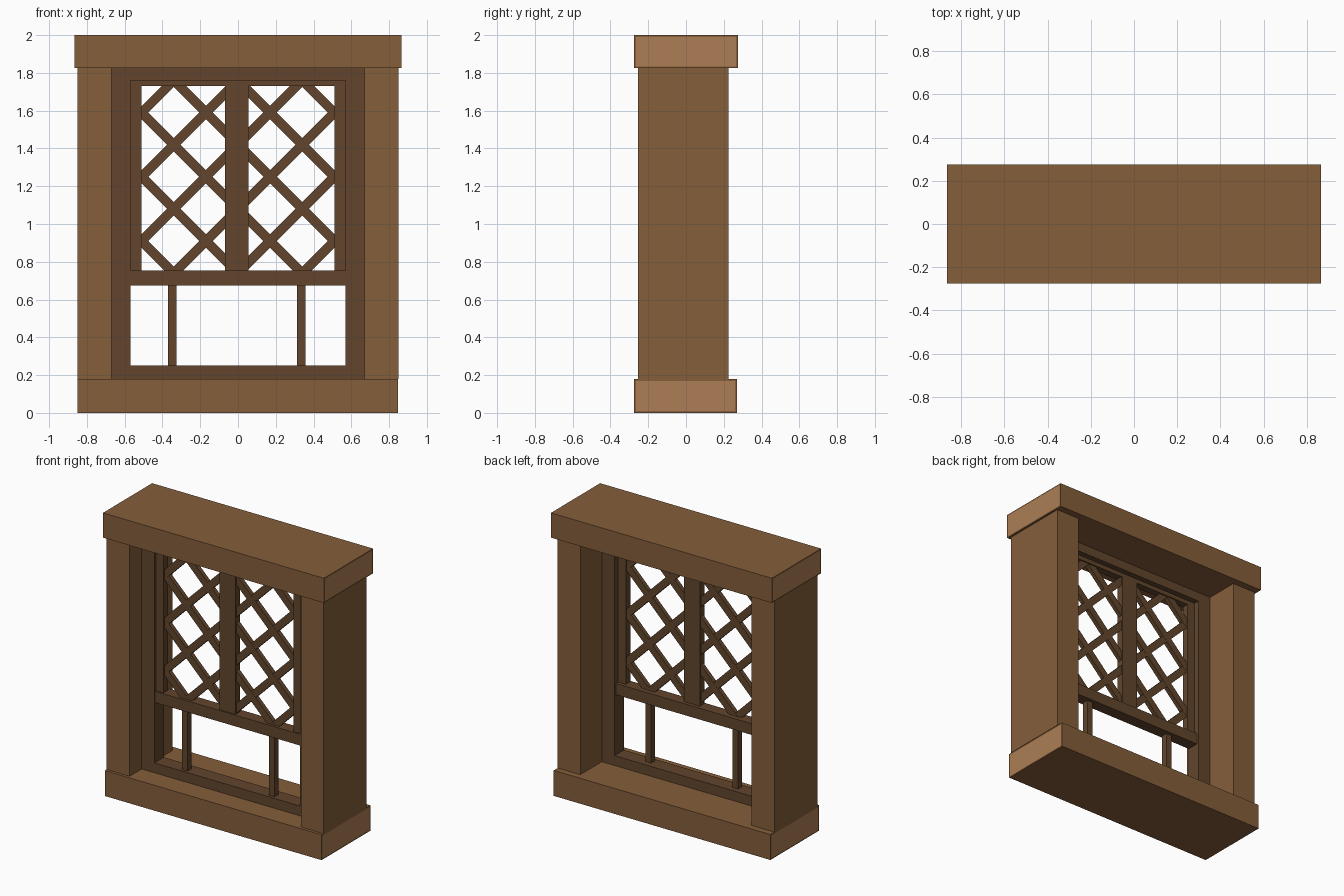
import bpy, bmesh, math
from mathutils import Matrix, Vector

if "Cube" in bpy.data.objects:
    bpy.data.objects.remove(bpy.data.objects["Cube"])


def material(name, rgb):
    m = bpy.data.materials.new(name)
    m.diffuse_color = (*rgb, 1)
    m.use_nodes = True
    m.node_tree.nodes["Principled BSDF"].inputs["Base Color"].default_value = m.diffuse_color
    return m


BROWN = material("brown timber", (0.235, 0.112, 0.044))
DARK = material("dark timber", (0.122, 0.060, 0.026))
LIGHT = material("light end grain", (0.418, 0.212, 0.089))


def finish(name, bm, *mats):
    me = bpy.data.meshes.new(name)
    bm.to_mesh(me)
    bm.free()
    for m in mats:
        me.materials.append(m)
    ob = bpy.data.objects.new(name, me)
    bpy.context.collection.objects.link(ob)
    return ob


def add_box(bm, x, y, z):
    size = Matrix.Diagonal((x[1] - x[0], y[1] - y[0], z[1] - z[0], 1))
    mid = Vector((sum(x) / 2, sum(y) / 2, sum(z) / 2))
    bmesh.ops.create_cube(bm, size=1, matrix=Matrix.Translation(mid) @ size)


def box(name, x, y, z, mat):
    bm = bmesh.new()
    add_box(bm, x, y, z)
    return finish(name, bm, mat)


def beam(name, x, y, z):
    """Timber beam with paler cut ends."""
    bm = bmesh.new()
    add_box(bm, x, y, z)
    bm.normal_update()
    ends = [f for f in bm.faces if abs(f.normal.x) > 0.9]
    bmesh.ops.inset_individual(bm, faces=ends, thickness=0.014)
    for f in ends:
        f.material_index = 1
    finish(name, bm, BROWN, LIGHT)


# Outer timber surround
beam("top_beam", (-0.865, 0.865), (-0.275, 0.275), (1.825, 2.0))
beam("sill_beam", (-0.85, 0.847), (-0.275, 0.27), (0, 0.18))
for side, s in (("left", -1), ("right", 1)):
    box(side + "_post", sorted((s * 0.67, s * 0.85)), (-0.255, 0.225), (0.18, 1.825), BROWN)

# Dark inner frame
FY = (-0.12, -0.015)
for side, s in (("left", -1), ("right", 1)):
    box(side + "_inner_jamb", sorted((s * 0.57, s * 0.67)), FY, (0.18, 1.825), DARK)
box("inner_head", (-0.57, 0.57), FY, (1.76, 1.825), DARK)
box("inner_sill", (-0.57, 0.57), FY, (0.18, 0.25), DARK)

# Raised sash
SY = (-0.105, -0.055)
for side, s in (("left", -1), ("right", 1)):
    box(side + "_sash_stile", sorted((s * 0.51, s * 0.57)), SY, (0.755, 1.76), DARK)
box("sash_top_rail", (-0.51, 0.51), SY, (1.73, 1.76), DARK)
box("sash_bottom_rail", (-0.57, 0.57), (-0.115, -0.03), (0.675, 0.755), DARK)
box("sash_mullion", (-0.07, 0.055), SY, (0.755, 1.73), DARK)

# Lower opening bars
box("left_lower_bar", (-0.37, -0.325), (-0.10, -0.055), (0.25, 0.675), DARK)
box("right_lower_bar", (0.312, 0.357), (-0.10, -0.055), (0.25, 0.675), DARK)

# Diagonal lattice: 45 degree strips clipped to each pane
W, Z0, Z1 = 0.05, 0.755, 1.73


def lattice(name, x0, x1, mirror):
    bm = bmesh.new()
    for slope, offsets in ((-1, (0.40, 0.74, 1.08, 1.42)), (1, (1.08, 1.42, 1.76, 2.10))):
        for c in offsets:
            # strip centreline is z = c + slope * x, in left pane coordinates
            k = slope * mirror
            xs = sorted(((Z0 - c) / k, (Z1 - c) / k))
            a, b = max(x0, xs[0]), min(x1, xs[1])
            if b <= a:
                continue
            length = (b - a) * math.sqrt(2) + W
            mx = (a + b) / 2
            depth = 0.032 if slope > 0 else 0.030
            mat = (Matrix.Translation((mx, -0.08, c + k * mx))
                   @ Matrix.Rotation(-k * math.pi / 4, 4, 'Y')
                   @ Matrix.Diagonal((length, depth, W, 1)))
            bmesh.ops.create_cube(bm, size=1, matrix=mat)
    finish(name, bm, DARK)


lattice("left_lattice", -0.51, -0.07, 1)
lattice("right_lattice", 0.055, 0.51, -1)
